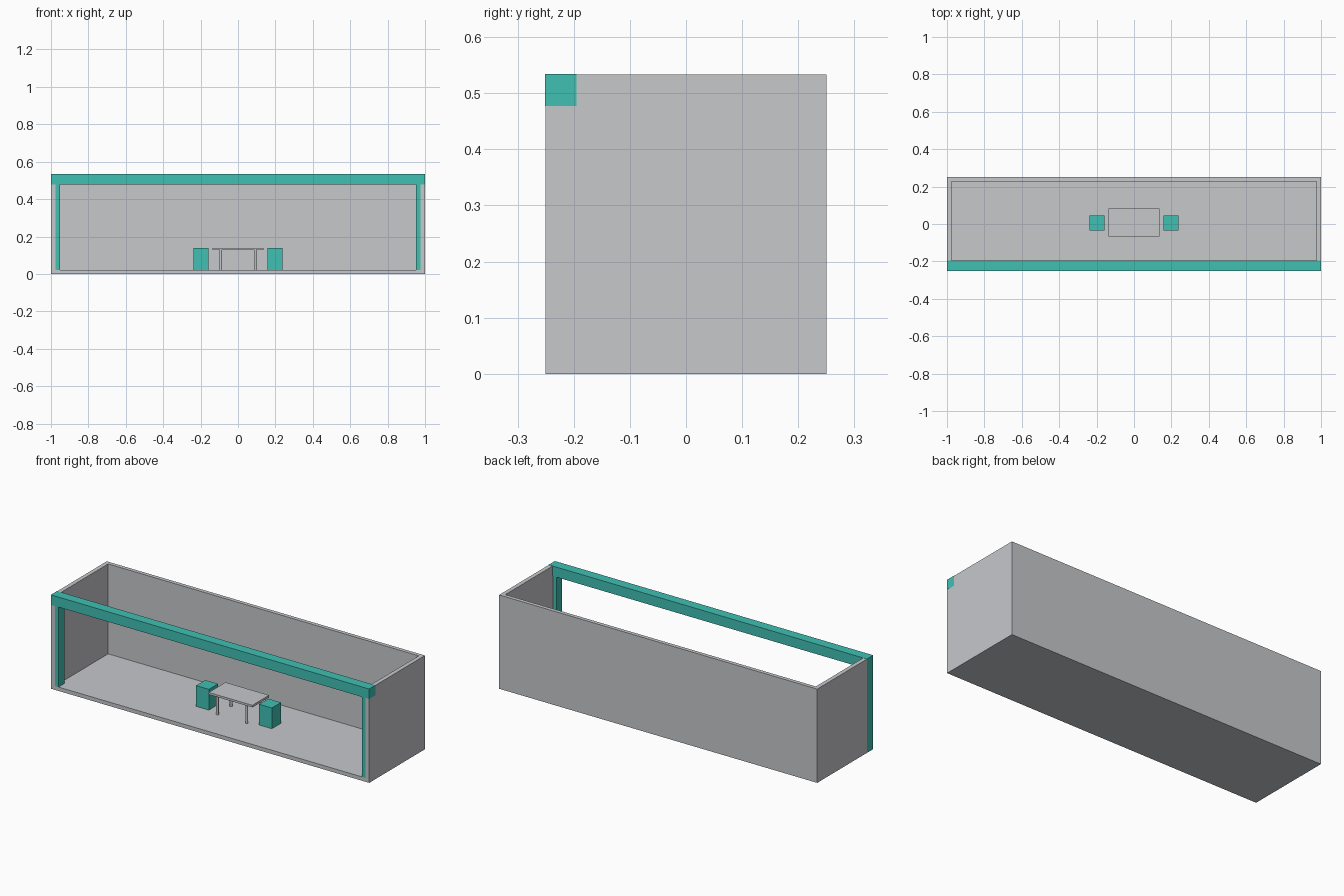
import bpy

if "Cube" in bpy.data.objects:
    bpy.data.objects.remove(bpy.data.objects["Cube"])


def material(name, rgb):
    m = bpy.data.materials.new(name)
    m.diffuse_color = (*rgb, 1.0)
    m.use_nodes = True
    m.node_tree.nodes["Principled BSDF"].inputs["Base Color"].default_value = m.diffuse_color
    return m


GREY = material("light_grey", (0.57, 0.58, 0.60))
TEAL = material("teal", (0.05, 0.53, 0.45))


def box(name, x, y, z, mat):
    """Box from (min, max) ranges on each axis."""
    bpy.ops.mesh.primitive_cube_add(size=1)
    ob = bpy.context.object
    ob.name = name
    ranges = (x, y, z)
    for v in ob.data.vertices:
        v.co = [(r[0] + r[1]) / 2 + c * (r[1] - r[0]) for r, c in zip(ranges, v.co)]
    ob.data.materials.append(mat)
    return ob


FLOOR = 0.022
TOP = 0.533

# Shell: floor, back wall and side walls, open at the front and top
shell = box("booth_shell", (-1, 1), (-0.25, 0.25), (0, TOP), GREY)
cutter = box("shell_cutter", (-0.976, 0.976), (-0.4, 0.228), (FLOOR, 0.8), GREY)
cutter.hide_render = True
cut = shell.modifiers.new("hollow", 'BOOLEAN')
cut.operation = 'DIFFERENCE'
cut.solver = 'EXACT'
cut.object = cutter
bpy.context.view_layer.objects.active = shell
bpy.ops.object.modifier_apply(modifier=cut.name)
bpy.data.objects.remove(cutter)

# Front frame: header beam and two corner posts
box("header_beam", (-1.0005, 1.0005), (-0.2515, -0.195), (0.477, TOP + 0.001), TEAL)
box("left_post", (-1.0005, -0.953), (-0.2495, -0.198), (0.0005, 0.478), TEAL)
box("right_post", (0.953, 0.9995), (-0.2495, -0.198), (0.0005, 0.478), TEAL)

# Block stools on both sides of the table
for side, x in (("left", -0.198), ("right", 0.198)):
    box(side + "_stool", (x - 0.04, x + 0.04), (-0.036, 0.046), (FLOOR - 0.001, 0.14), TEAL)

# Table top and four round legs
box("table_top", (-0.137, 0.137), (-0.067, 0.083), (0.128, 0.14), GREY)
for x in (-0.092, 0.092):
    for y in (-0.053, 0.069):
        bpy.ops.mesh.primitive_cylinder_add(vertices=16, radius=0.007, depth=0.11,
                                            location=(x, y, 0.075))
        leg = bpy.context.object
        leg.name = "table_leg"
        leg.data.materials.append(GREY)
        bpy.ops.object.shade_smooth_by_angle()
